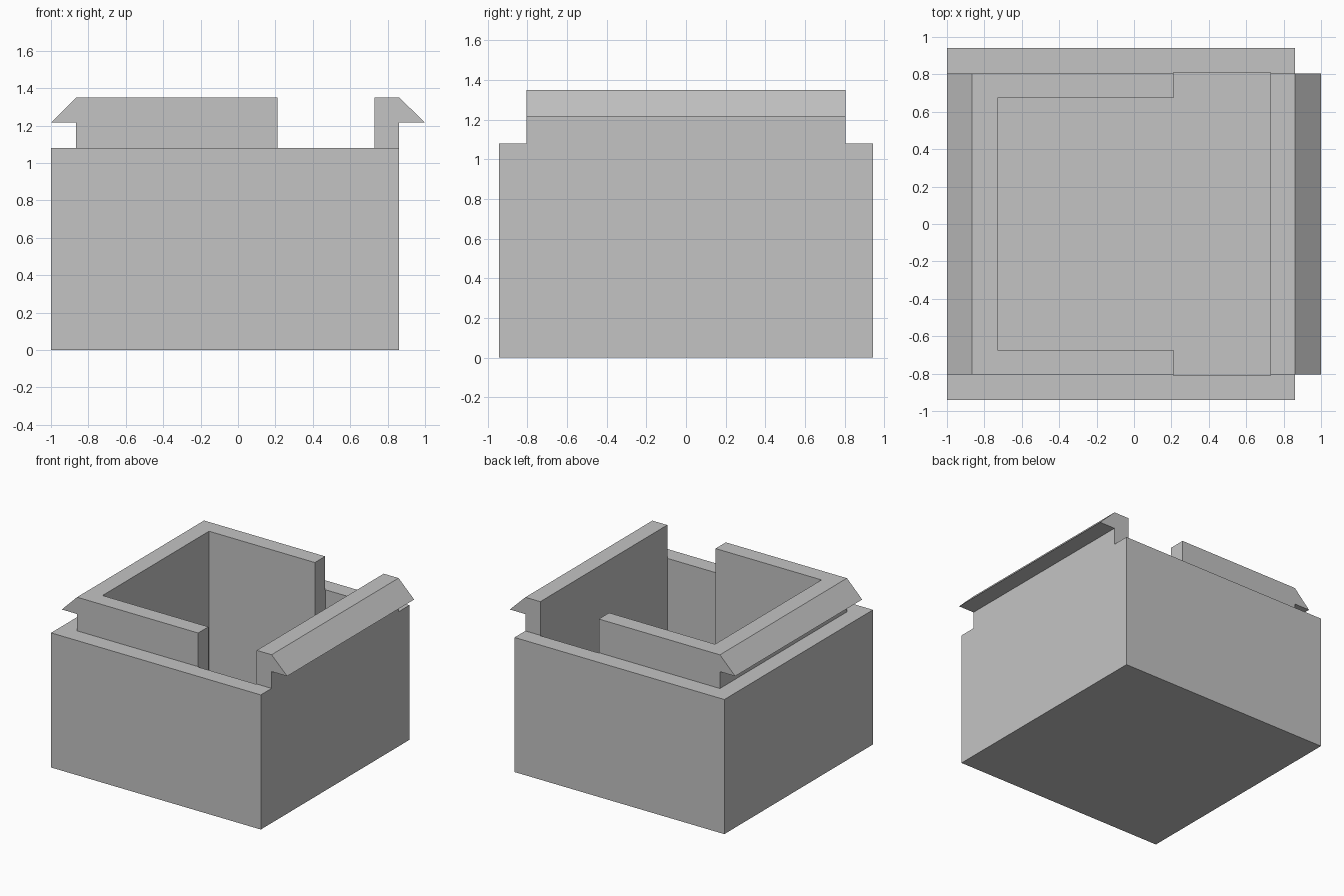
import bpy
import bmesh
from mathutils import Vector

if "Cube" in bpy.data.objects:
    bpy.data.objects.remove(bpy.data.objects["Cube"], do_unlink=True)

# Main dimensions
LEFT, RIGHT, DEPTH, RIM = -1.0, 0.862, 0.942, 1.08
LIP_X, LIP_Y, TOP, HOOK = 0.865, 0.805, 1.35, 1.215
WALL = 0.135
GAP_X = 0.21

grey = bpy.data.materials.new("light_grey")
grey.use_nodes = True
colour = (0.55, 0.55, 0.55, 1.0)
grey.diffuse_color = colour
grey.node_tree.nodes["Principled BSDF"].inputs["Base Color"].default_value = colour


def prism(name, outline, direction):
    """Extrude a closed outline of 3D points along a direction."""
    bm = bmesh.new()
    face = bm.faces.new([bm.verts.new(p) for p in outline])
    made = bmesh.ops.extrude_face_region(bm, geom=[face])["geom"]
    moved = [g for g in made if isinstance(g, bmesh.types.BMVert)]
    bmesh.ops.translate(bm, verts=moved, vec=Vector(direction))
    bmesh.ops.recalc_face_normals(bm, faces=bm.faces)
    mesh = bpy.data.meshes.new(name)
    bm.to_mesh(mesh)
    bm.free()
    mesh.materials.append(grey)
    obj = bpy.data.objects.new(name, mesh)
    bpy.context.collection.objects.link(obj)
    return obj


def combine(target, tool, operation):
    """Apply a boolean and discard the tool."""
    mod = target.modifiers.new(operation.lower(), 'BOOLEAN')
    mod.operation, mod.solver, mod.object = operation, 'EXACT', tool
    bpy.context.view_layer.objects.active = target
    bpy.ops.object.modifier_apply(modifier=mod.name)
    bpy.data.objects.remove(tool, do_unlink=True)


# Box body
box = prism("box_body", [(LEFT, -DEPTH, 0), (RIGHT, -DEPTH, 0),
                         (RIGHT, DEPTH, 0), (LEFT, DEPTH, 0)], (0, 0, RIM))

# Raised lip with an outward snap hook on each side
half = [(RIGHT, 1.0), (RIGHT, HOOK), (1.0, HOOK), (RIGHT, TOP)]
outline = [(x, -LIP_Y, z) for x, z in half]
outline += [(-LIP_X if x == RIGHT else -x, -LIP_Y, z) for x, z in reversed(half)]
lip = prism("snap_lip", outline, (0, 2 * LIP_Y, 0))
combine(box, lip, 'UNION')

# Cavity, widened on the left so that the lip is open at front and back
inner_x, inner_y, wide_y = LIP_X - WALL, LIP_Y - WALL + 0.005, LIP_Y + 0.005
side = [(-inner_x, inner_y), (GAP_X, inner_y), (GAP_X, wide_y), (inner_x, wide_y)]
plan = side + [(x, -y) for x, y in reversed(side)]
cavity = prism("cavity_cutter", [(x, y, WALL) for x, y in plan], (0, 0, 2))
cavity.hide_render = True
combine(box, cavity, 'DIFFERENCE')
